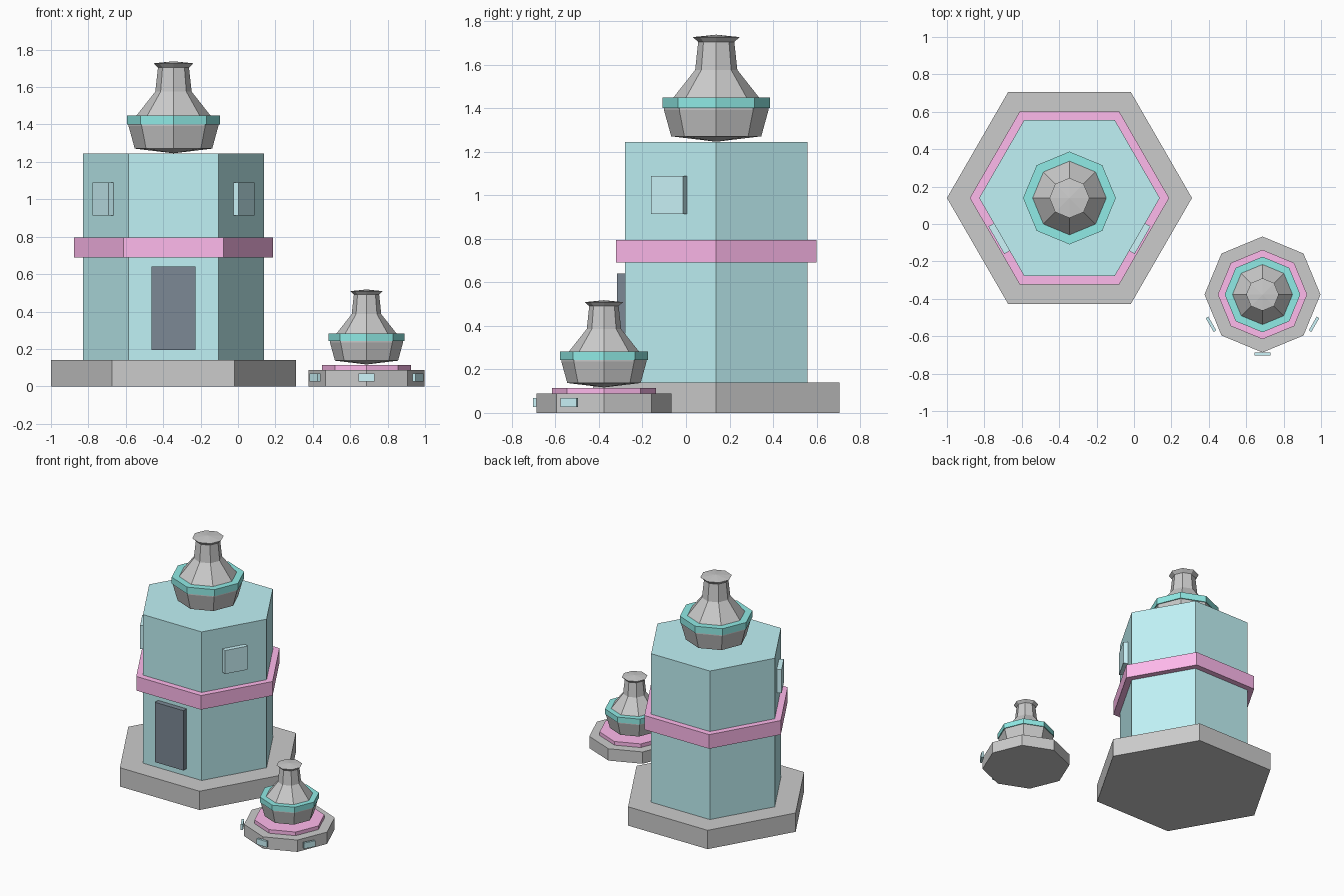
import bpy, bmesh
from math import cos, sin, pi, radians
from mathutils import Matrix

if "Cube" in bpy.data.objects:
    bpy.data.objects.remove(bpy.data.objects["Cube"])


def material(name, rgb):
    m = bpy.data.materials.new(name)
    m.diffuse_color = (*rgb, 1)
    m.use_nodes = True
    m.node_tree.nodes["Principled BSDF"].inputs["Base Color"].default_value = m.diffuse_color
    return m


CYAN = material("cyan_wall", (0.53, 0.89, 0.92))
PINK = material("pink_trim", (1.0, 0.49, 0.84))
TEAL = material("teal_trim", (0.28, 0.83, 0.79))
GLASS = material("window_glass", (0.61, 0.92, 0.97))
DARK = material("dark_door", (0.2, 0.25, 0.3))


def finish(bm, name, mat):
    bmesh.ops.recalc_face_normals(bm, faces=bm.faces)
    me = bpy.data.meshes.new(name)
    bm.to_mesh(me)
    bm.free()
    if mat:
        me.materials.append(mat)
    ob = bpy.data.objects.new(name, me)
    bpy.context.collection.objects.link(ob)
    return ob


def lathe(name, centre, sides, profile, mat=None):
    """Faceted solid of revolution; corners lie on the x axis. Radius 0 makes a tip."""
    bm = bmesh.new()
    rings = []
    for r, z in profile:
        n = sides if r > 0 else 1
        rings.append([bm.verts.new((centre[0] + r * cos(2 * pi * i / sides),
                                    centre[1] + r * sin(2 * pi * i / sides), z))
                      for i in range(n)])
    for a, b in zip(rings, rings[1:]):
        for i in range(sides):
            j = (i + 1) % sides
            if len(a) == 1:
                bm.faces.new((a[0], b[j], b[i]))
            elif len(b) == 1:
                bm.faces.new((a[i], a[j], b[0]))
            else:
                bm.faces.new((a[i], a[j], b[j], b[i]))
    for ring in (rings[0], rings[-1]):
        if len(ring) > 1:
            bm.faces.new(ring)
    return finish(bm, name, mat)


def prism(name, centre, sides, r, z0, z1, mat=None):
    return lathe(name, centre, sides, [(r, z0), (r, z1)], mat)


def panel(name, centre, angle, dist, size, z, mat):
    """Upright box facing outward at an angle; size = thickness, width, height."""
    bm = bmesh.new()
    bmesh.ops.create_cube(bm, size=1, matrix=(
        Matrix.Translation((*centre, 0)) @ Matrix.Rotation(radians(angle), 4, 'Z')
        @ Matrix.Translation((dist, 0, z)) @ Matrix.Diagonal((*size, 1))))
    return finish(bm, name, mat)


def cupola(name, centre, z, s):
    """Faceted bowl, cone and flared chimney with a teal ring."""
    shape = [(0, 0), (0.207, 0.025), (0.24, 0.145), (0.24, 0.155), (0.197, 0.203),
             (0.097, 0.33), (0.083, 0.458), (0.107, 0.481), (0, 0.492)]
    lathe(name + "_roof", centre, 8, [(r * s, z + h * s) for r, h in shape])
    prism(name + "_ring", centre, 8, 0.248 * s, z + 0.154 * s, z + 0.203 * s, TEAL)


# Main tower
T = (-0.345, 0.139)
prism("tower_base", T, 6, 0.655, 0, 0.14)
prism("tower_wall", T, 6, 0.483, 0.14, 1.245, CYAN)
prism("tower_band", T, 6, 0.533, 0.69, 0.795, PINK)
cupola("tower", T, 1.246, 1.0)
panel("tower_door", T, -90, 0.433, (0.046, 0.235, 0.445), 0.418, DARK)
for side, ang in (("right", -30), ("left", -150)):
    panel("tower_window_" + side, T, ang, 0.434, (0.035, 0.17, 0.175), 1.002, GLASS)

# Small turret
S = (0.687, -0.377)
prism("turret_base", S, 8, 0.31, 0, 0.088)
prism("turret_band", S, 8, 0.239, 0.088, 0.115, PINK)
cupola("turret", S, 0.117, 0.815)
for side, ang in (("front", -90), ("right", -30), ("left", -150)):
    panel("turret_window_" + side, S, ang, 0.318, (0.016, 0.085, 0.043), 0.048, GLASS)
